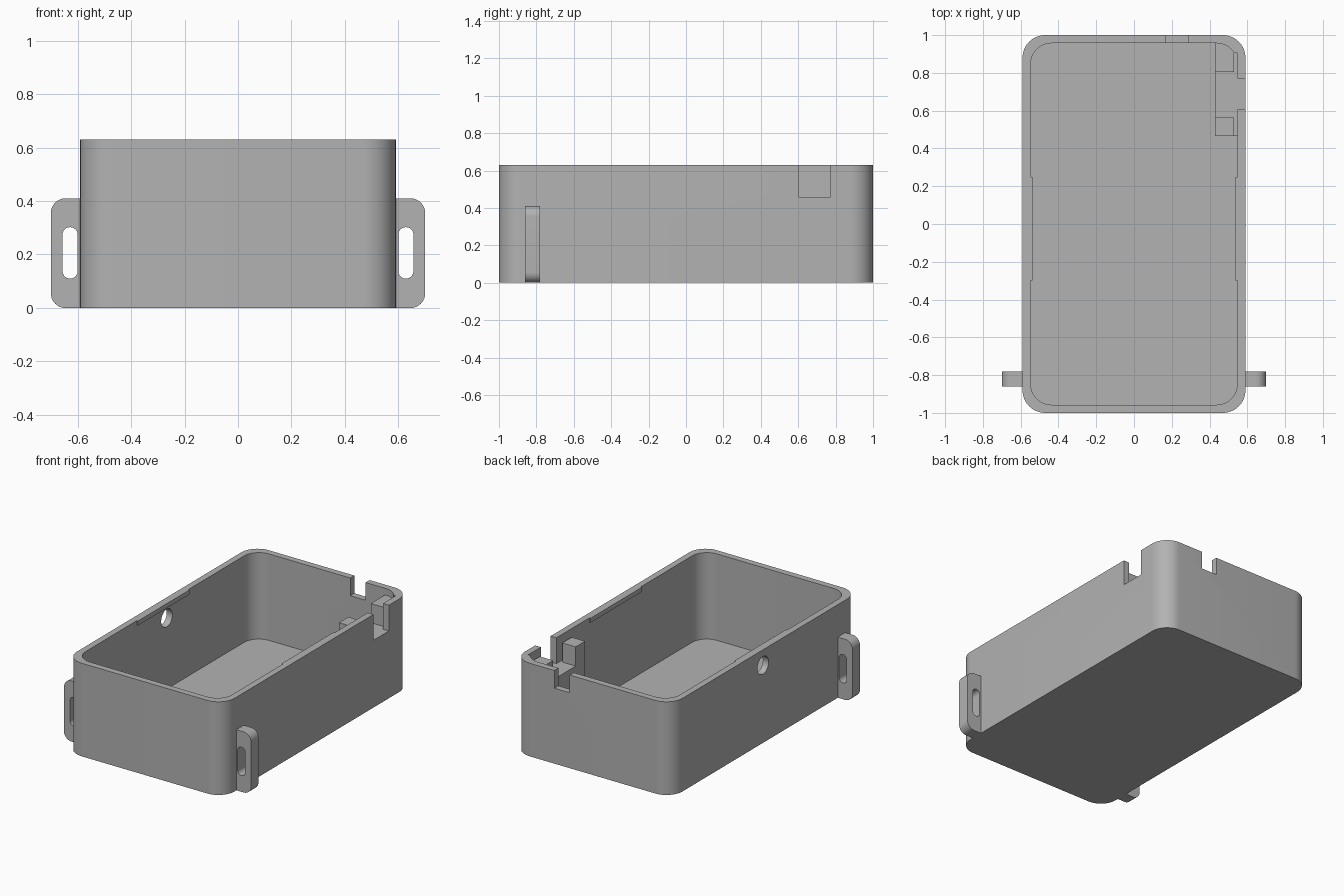
import bpy, bmesh, math
from mathutils import Vector

if "Cube" in bpy.data.objects:
    bpy.data.objects.remove(bpy.data.objects["Cube"], do_unlink=True)

grey = bpy.data.materials.new("mid grey plastic")
grey.use_nodes = True
grey.diffuse_color = (0.45, 0.45, 0.45, 1)
grey.node_tree.nodes["Principled BSDF"].inputs["Base Color"].default_value = grey.diffuse_color


def prism(name, x, y, z, r=0.0, axis="Z", steps=12):
    """Box over three (low, high) ranges; edges along the axis rounded by r."""
    a, b, c = {"Z": (x, y, z), "Y": (x, z, y), "X": (y, z, x)}[axis]
    place = {"Z": lambda u, v, w: (u, v, w),
             "Y": lambda u, v, w: (u, w, v),
             "X": lambda u, v, w: (w, u, v)}[axis]
    corners = [(a[1], b[1]), (a[0], b[1]), (a[0], b[0]), (a[1], b[0])]
    mid_a, mid_b = sum(a) / 2, sum(b) / 2
    profile = []
    for i, (ca, cb) in enumerate(corners):
        if r == 0:
            profile.append((ca, cb))
            continue
        oa, ob = ca - math.copysign(r, ca - mid_a), cb - math.copysign(r, cb - mid_b)
        for k in range(steps + 1):
            t = (i + k / steps) * math.pi / 2
            profile.append((oa + r * math.cos(t), ob + r * math.sin(t)))
    bm = bmesh.new()
    face = bm.faces.new([bm.verts.new(place(u, v, c[0])) for u, v in profile])
    top = bmesh.ops.extrude_face_region(bm, geom=[face])["geom"]
    bmesh.ops.translate(bm, vec=Vector(place(0, 0, c[1] - c[0])),
                        verts=[g for g in top if isinstance(g, bmesh.types.BMVert)])
    bmesh.ops.remove_doubles(bm, verts=bm.verts, dist=0.0001)
    bmesh.ops.recalc_face_normals(bm, faces=bm.faces)
    mesh = bpy.data.meshes.new(name)
    bm.to_mesh(mesh)
    bm.free()
    mesh.materials.append(grey)
    obj = bpy.data.objects.new(name, mesh)
    bpy.context.collection.objects.link(obj)
    return obj


def combine(obj, tool, operation="DIFFERENCE"):
    """Apply a boolean and remove the tool object."""
    mod = obj.modifiers.new("boolean", "BOOLEAN")
    mod.operation, mod.solver, mod.object = operation, "EXACT", tool
    bpy.context.view_layer.objects.active = obj
    bpy.ops.object.modifier_apply(modifier=mod.name)
    bpy.data.objects.remove(tool, do_unlink=True)


def smooth(obj):
    bpy.ops.object.select_all(action="DESELECT")
    obj.select_set(True)
    bpy.context.view_layer.objects.active = obj
    bpy.ops.object.shade_smooth_by_angle(angle=math.radians(30))


H = 0.63
# Open case with rounded corners
case = prism("case", (-0.59, 0.59), (-1, 1), (0, H), 0.12)
combine(case, prism("cavity", (-0.547, 0.547), (-0.957, 0.957), (0.045, 1), 0.11))

# Thin ridges along the inside of the rim
for s in (-1, 1):
    ridge = prism("ridge", sorted((s * 0.538, s * 0.57)), (-0.3, 0.25), (H - 0.03, H))
    combine(case, ridge, "UNION")

# Side port, board slot, back cable notch and side hole
combine(case, prism("side_port", (0.5, 0.7), (0.605, 0.77), (0.455, 1)))
combine(case, prism("board_slot", (0.5, 0.547), (0.6, 0.905), (0.455, 1)))
combine(case, prism("back_notch", (0.17, 0.285), (0.9, 1.1), (0.51, 1)))
combine(case, prism("side_hole", (-0.7, -0.5), (-0.04, 0.08), (0.465, 0.585), 0.06, "X"))
smooth(case)

# Board holder: a ledge with a raised post at each end
prism("holder_ledge", (0.43, 0.55), (0.465, 0.96), (0.04, 0.455))
for name, y in (("holder_front_post", (0.465, 0.565)), ("holder_back_post", (0.805, 0.96))):
    prism(name, (0.43, 0.53), y, (0.45, 0.585))

# Slotted strap tabs on both sides
for name, s in (("left_tab", 1), ("right_tab", -1)):
    tab = prism(name, sorted((s * 0.5, s * 0.7)), (-0.86, -0.78), (0, 0.41), 0.055, "Y")
    combine(tab, prism("inner_trim", sorted((s * 0.4, s * 0.58)), (-1, 0), (-1, 1)))
    combine(tab, prism("slot", sorted((s * 0.6, s * 0.656)), (-1, 0), (0.11, 0.302), 0.0275, "Y"))
    smooth(tab)
